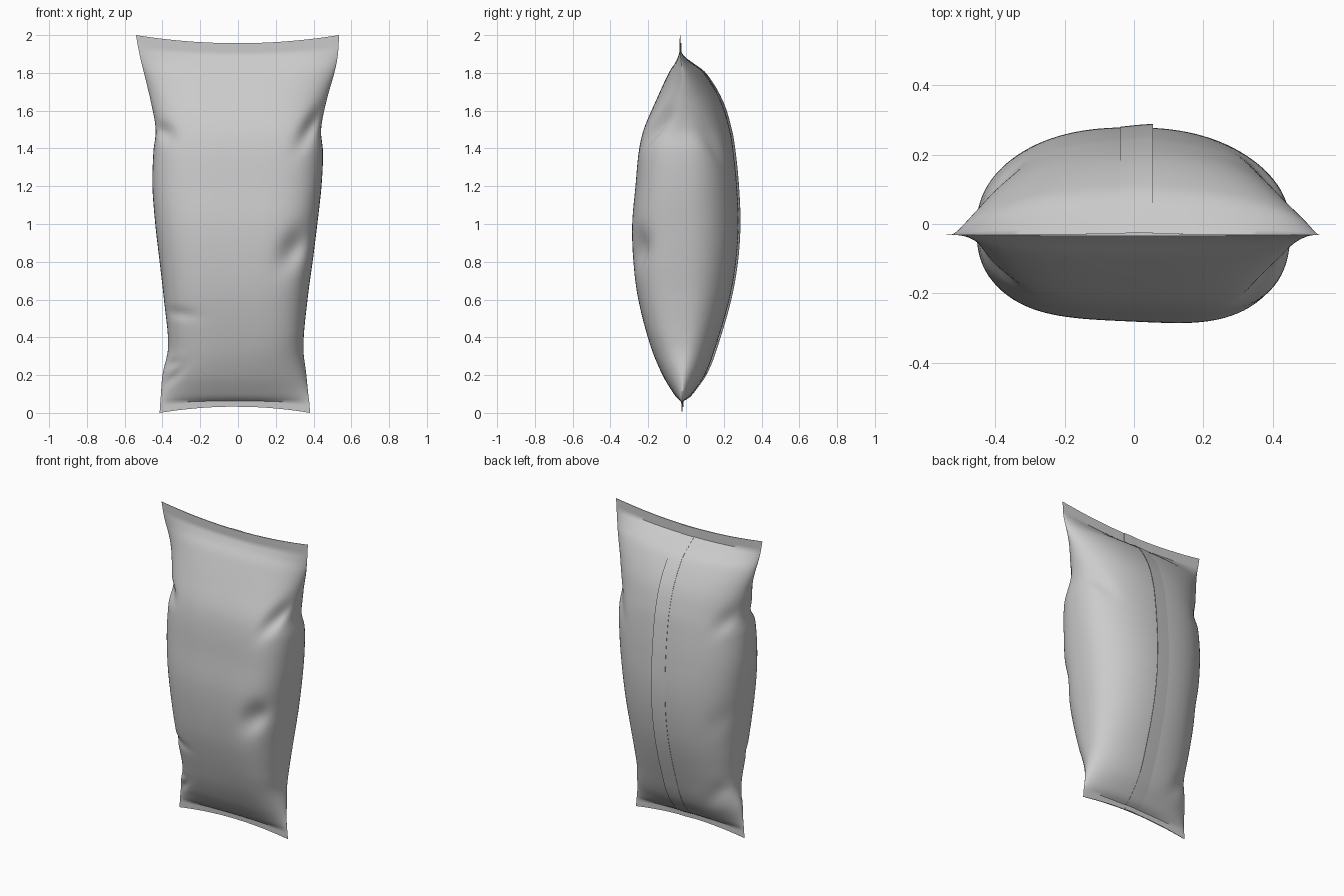
import bpy, bmesh, math

if "Cube" in bpy.data.objects:
    bpy.data.objects.remove(bpy.data.objects["Cube"])

# Profiles read against height: z, left x, right x, front y, back y
PROFILE = [
    (0.00, -.415, .382, -.024, -.018), (0.05, -.412, .378, -.026, -.016),
    (0.10, -.408, .372, -.064, .032), (0.20, -.400, .362, -.124, .100),
    (0.35, -.370, .346, -.185, .157), (0.60, -.392, .368, -.250, .230),
    (0.80, -.415, .395, -.276, .265), (1.00, -.438, .420, -.282, .278),
    (1.20, -.453, .442, -.265, .270), (1.38, -.448, .450, -.248, .252),
    (1.50, -.436, .440, -.222, .232), (1.65, -.462, .468, -.160, .185),
    (1.80, -.498, .510, -.092, .098), (1.87, -.515, .525, -.056, .030),
    (1.93, -.528, .532, -.034, -.028), (2.00, -.540, .535, -.034, -.028)]

# Creases: side (-1 front, 1 back), x, z, length, width, angle in degrees, depth
CREASES = [
    (-1, .40, 1.53, .12, .04, 58, .060), (-1, .30, .87, .11, .065, 60, .050),
    (-1, -.40, 1.49, .06, .04, -40, .050), (-1, -.34, .53, .10, .03, -8, .018),
    (-1, -.36, .17, .09, .022, 45, .024), (-1, -.37, .26, .06, .02, 10, .018),
    (1, .40, 1.45, .11, .04, 60, .035), (1, -.40, 1.50, .10, .045, -55, .035),
    (1, -.32, .33, .15, .05, -50, .018), (1, -.39, .85, .12, .06, -60, .018)]


def smoothstep(a, b, v):
    v = max(0, min(1, (v - a) / (b - a)))
    return v * v * (3 - 2 * v)


def profile(z):
    n = len(PROFILE)
    i = max(k for k in range(n - 1) if PROFILE[k][0] <= z + 1e-6)
    p, q = PROFILE[i], PROFILE[i + 1]
    a, b = PROFILE[max(i - 1, 0)], PROFILE[min(i + 2, n - 1)]
    h = q[0] - p[0]
    t = (z - p[0]) / h
    out = []
    for k in range(1, 5):
        m0 = (q[k] - a[k]) / (q[0] - a[0])
        m1 = (b[k] - p[k]) / (b[0] - p[0])
        # straight, crisp start at the seal lines
        if z < .05 or z > 1.93 or p[0] == .05:
            m0 = (q[k] - p[k]) / h
        if z < .05 or z > 1.93 or q[0] == 1.93:
            m1 = (q[k] - p[k]) / h
        out.append((2*t**3 - 3*t*t + 1) * p[k] + (t**3 - 2*t*t + t) * h * m0
                   + (3*t*t - 2*t**3) * q[k] + (t**3 - t*t) * h * m1)
    return out


def surface(z, s, side):
    """Point on the pouch: s runs -1..1 across, side picks front or back."""
    left, right, front, back = profile(z)
    x = (left + right) / 2 + s * (right - left) / 2
    full = smoothstep(.03, .45, z) * (1 - smoothstep(1.45, 1.95, z))
    rise = smoothstep(.05, .4, z) * (1 - smoothstep(1.7, 1.93, z))
    mid = -.021 - .005 * z + .02 * rise
    p = 3.7 if side < 0 else 2.35
    q0, q1 = (.75, .38) if side < 0 else (.62, .46)
    bulge = max(0, 1 - abs(s) ** p) ** (q0 + full * (q1 - q0))
    depth = (front if side < 0 else back) - mid
    if side < 0:
        depth *= 1 + .07 * full * (s - .1)
    y = mid + depth * bulge
    puff = smoothstep(.06, .2, z) * (1 - smoothstep(1.75, 1.9, z))
    for sd, cx, cz, ln, wd, ang, deep in CREASES:
        if sd == side:
            c, n = math.cos(math.radians(ang)), math.sin(math.radians(ang))
            u = ((x - cx) * c + (z - cz) * n) / ln
            v = ((z - cz) * c - (x - cx) * n) / wd
            y -= side * deep * puff * bulge * math.exp(-u * u - v * v)
    # the sealed ends sag toward the middle
    sag = 1 - s * s
    return (x, y, z - .043 * sag * smoothstep(1.78, 2, z)
            + .033 * sag * (1 - smoothstep(0, .09, z)))


def loft(name, rings, split):
    """Skin closed rings; ends are zipped between the two sides of each ring."""
    bm = bmesh.new()
    rows = [[bm.verts.new(p) for p in r] for r in rings]
    n = len(rows[0])
    for a, b in zip(rows, rows[1:]):
        for i in range(n):
            j = (i + 1) % n
            bm.faces.new((a[i], a[j], b[j], b[i]))
    for row in (rows[0], rows[-1]):
        if not split:
            bm.faces.new(row)
            continue
        for i in range(n // 2):
            quad = (row[i], row[i + 1], row[(n - i - 1) % n], row[(n - i) % n])
            bm.faces.new(list(dict.fromkeys(quad)))
    bmesh.ops.recalc_face_normals(bm, faces=bm.faces)
    mesh = bpy.data.meshes.new(name)
    bm.to_mesh(mesh)
    bm.free()
    ob = bpy.data.objects.new(name, mesh)
    bpy.context.collection.objects.link(ob)
    bpy.ops.object.select_all(action='DESELECT')
    ob.select_set(True)
    bpy.context.view_layer.objects.active = ob
    bpy.ops.object.shade_smooth_by_angle(angle=math.radians(40))
    return ob


# Pouch body with flat crimped seals at both ends
heights = ([0, .02, .035, .05] + [.05 + 1.88 * i / 110 for i in range(1, 110)]
           + [1.93, 1.95, 1.975, 2])
M = 56
span = [-math.cos(math.pi * i / M) for i in range(M + 1)]
loft("pouch", [[surface(z, s, -1) for s in span] +
               [surface(z, s, 1) for s in span[-2:0:-1]] for z in heights], True)

# Folded seam flap running down the back, free edge slightly lifted
rings = []
for z in heights:
    left, right = profile(z)[:2]
    lift = .003 + .009 * smoothstep(.05, .3, z) * (1 - smoothstep(1.7, 1.93, z))
    ring = []
    for x, off in ((-.04, -.002), (.055, lift - .002), (.055, lift),
                   (.008, .0035 + lift * .3), (-.04, .002)):
        s = (x - (left + right) / 2) / ((right - left) / 2)
        p = surface(z, s, 1)
        ring.append((p[0], p[1] + off, p[2]))
    rings.append(ring)
loft("back_seam_flap", rings, False)
